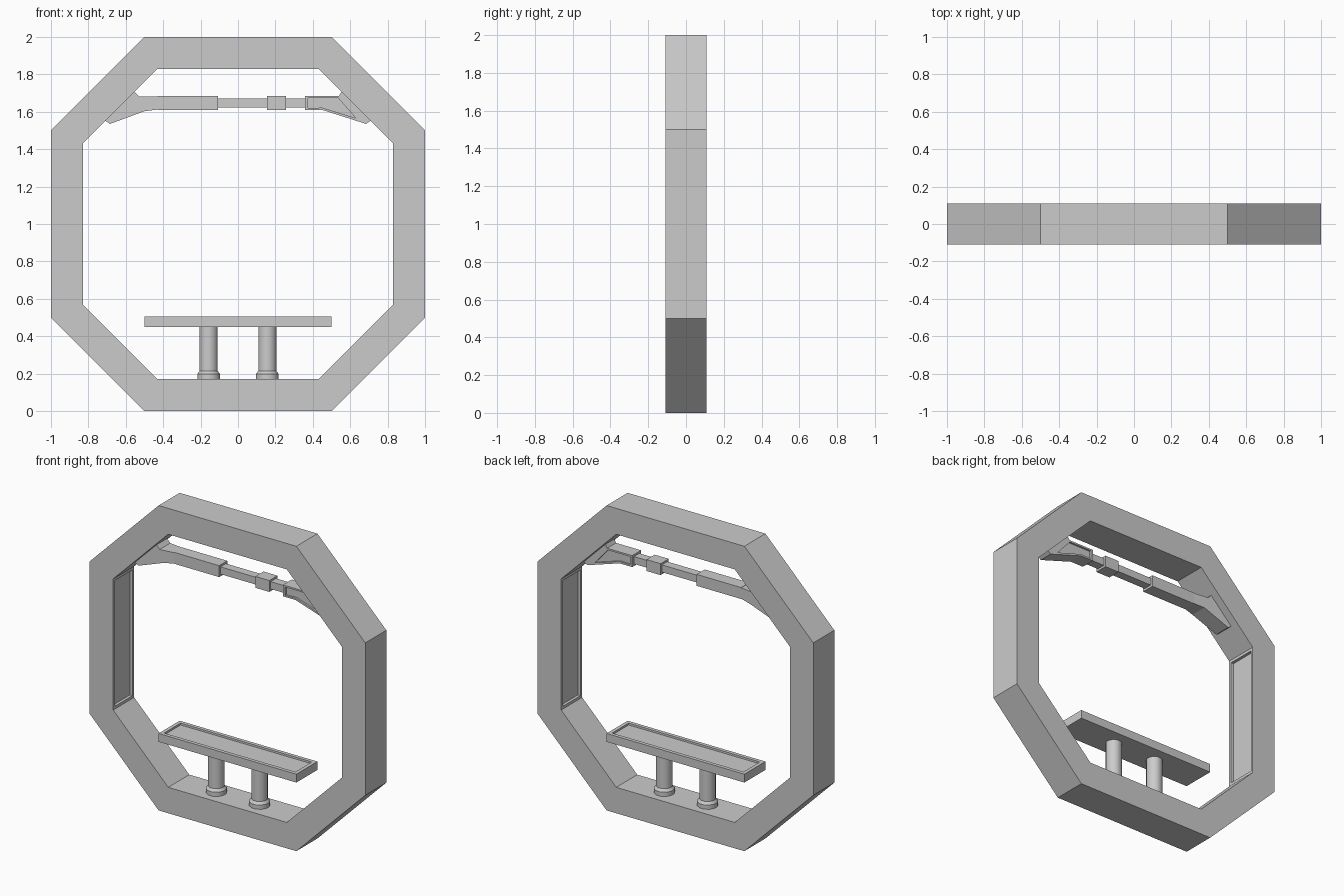
import bpy, bmesh, math
from mathutils import Vector

cube = bpy.data.objects.get("Cube")
if cube:
    bpy.data.objects.remove(cube, do_unlink=True)

grey = bpy.data.materials.new("light grey")
grey.use_nodes = True
colour = (0.6, 0.6, 0.6, 1)
grey.diffuse_color = colour
grey.node_tree.nodes["Principled BSDF"].inputs["Base Color"].default_value = colour

DEPTH = 0.109   # half depth of frame and shelf


def finish(bm, name):
    bmesh.ops.recalc_face_normals(bm, faces=bm.faces)
    mesh = bpy.data.meshes.new(name)
    bm.to_mesh(mesh)
    bm.free()
    mesh.materials.append(grey)
    obj = bpy.data.objects.new(name, mesh)
    bpy.context.collection.objects.link(obj)
    return obj


def recess(bm, rule, border, depth):
    """Sink a bordered panel with straight walls into each face the rule picks."""
    bmesh.ops.recalc_face_normals(bm, faces=bm.faces)
    for face in [f for f in bm.faces if rule(f)]:
        normal = face.normal.copy()
        bmesh.ops.inset_region(bm, faces=[face], thickness=border, use_even_offset=True)
        bmesh.ops.inset_region(bm, faces=[face], thickness=0.0005, use_even_offset=True)
        bmesh.ops.translate(bm, verts=face.verts, vec=-normal * depth)


def extrude_profile(points, half):
    """Solid from an x-z outline, reaching half to the front and to the back."""
    bm = bmesh.new()
    front = bm.faces.new([bm.verts.new((x, -half, z)) for x, z in points])
    out = bmesh.ops.extrude_face_region(bm, geom=[front], use_keep_orig=True)
    moved = [v for v in out["geom"] if isinstance(v, bmesh.types.BMVert)]
    bmesh.ops.translate(bm, verts=moved, vec=(0, 2 * half, 0))
    return bm


def box(x0, x1, half, z0, z1):
    return extrude_profile([(x0, z0), (x1, z0), (x1, z1), (x0, z1)], half)


# Octagonal frame with sunken panels on the two upright inner walls
def octagon(bm, size, corner, y):
    ring = [(corner, -size), (size, -corner), (size, corner), (corner, size)]
    ring += [(-x, -z) for x, z in ring]
    return [bm.verts.new((x, y, z + 1)) for x, z in ring]


bm = bmesh.new()
loops = [octagon(bm, 1, 0.5, -DEPTH), octagon(bm, 0.83, 0.43, -DEPTH),
         octagon(bm, 0.83, 0.43, DEPTH), octagon(bm, 1, 0.5, DEPTH)]
for a, b in zip(loops, loops[1:] + loops[:1]):
    for i in range(8):
        j = (i + 1) % 8
        bm.faces.new((a[i], a[j], b[j], b[i]))
recess(bm, lambda f: abs(f.normal.x) > 0.99
       and abs(f.calc_center_median().x) < 0.9, 0.018, 0.018)
finish(bm, "octagon_frame")

# Shelf with a shallow tray on top
bm = box(-0.5, 0.5, DEPTH, 0.45, 0.505)
recess(bm, lambda f: f.normal.z > 0.99, 0.024, 0.012)
finish(bm, "shelf")

# Turned legs with a chamfered foot
SIDES = 12
leg_profile = [(0.063, 0.165), (0.063, 0.198), (0.05, 0.215), (0.05, 0.455)]
for side, x in (("left", 0.157), ("right", -0.157)):
    bm = bmesh.new()
    rings = []
    for r, z in leg_profile:
        angles = [math.tau * (k + 0.5) / SIDES for k in range(SIDES)]
        rings.append([bm.verts.new((x + r * math.cos(a), r * math.sin(a), z)) for a in angles])
    for a, b in zip(rings, rings[1:]):
        for i in range(SIDES):
            j = (i + 1) % SIDES
            bm.faces.new((a[i], a[j], b[j], b[i]))
    bm.faces.new(rings[0])
    bm.faces.new(rings[-1])
    leg = finish(bm, side + "_leg")
    bpy.ops.object.select_all(action="DESELECT")
    leg.select_set(True)
    bpy.context.view_layer.objects.active = leg
    bpy.ops.object.shade_smooth_by_angle(angle=math.radians(35))

# Telescopic crossbar: thin rod, long sleeve and collar
finish(box(-0.12, 0.37, 0.028, 1.624, 1.672), "crossbar_rod")
finish(box(-0.43, -0.107, 0.042, 1.61, 1.685), "crossbar_sleeve")
finish(box(0.155, 0.257, 0.042, 1.61, 1.685), "crossbar_collar")

# Plain bracket, flaring in depth away from the sleeve
bm = extrude_profile([(-0.43, 1.612), (-0.5, 1.603), (-0.685, 1.535), (-0.708, 1.552),
                      (-0.553, 1.707), (-0.53, 1.683), (-0.43, 1.683)], 0.055)
for v in bm.verts:
    if v.co.x > -0.45:
        v.co.y *= 0.76
finish(bm, "right_bracket")

# Bracket with sunken panels front and back
bm = extrude_profile([(0.358, 1.61), (0.45, 1.61), (0.685, 1.535), (0.708, 1.552),
                      (0.553, 1.707), (0.54, 1.685), (0.358, 1.685)], 0.046)
panel = [(0.374, 1.62), (0.45, 1.622), (0.63, 1.566), (0.535, 1.674), (0.374, 1.674)]
finish(bm, "left_bracket")
cutters = []
for y in (-0.046, 0.046):
    bm = extrude_profile(panel, 0.012)
    bmesh.ops.translate(bm, verts=bm.verts, vec=Vector((0, y, 0)))
    cutter = finish(bm, "panel_cutter")
    cutter.hide_render = True
    cutter.hide_set(True)
    cutter.display_type = "WIRE"
    cut = bpy.data.objects["left_bracket"].modifiers.new("panel", "BOOLEAN")
    cut.operation = "DIFFERENCE"
    cut.object = cutter
    cut.solver = "EXACT"
